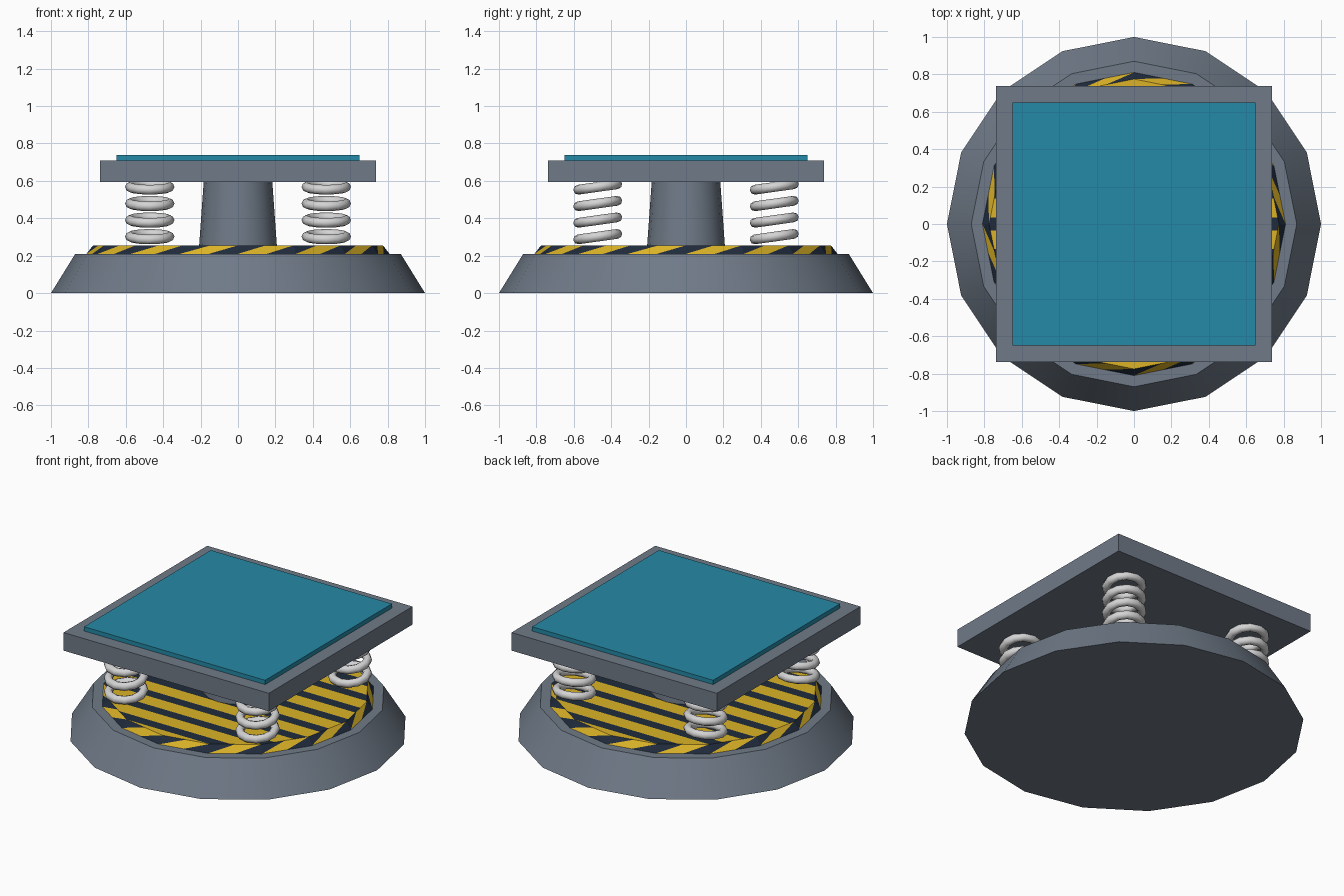
import bpy, bmesh, math
from mathutils import Matrix, Vector

cube = bpy.data.objects.get("Cube")
if cube:
    bpy.data.objects.remove(cube, do_unlink=True)


def material(name, rgb):
    m = bpy.data.materials.new(name)
    m.use_nodes = True
    m.diffuse_color = (*rgb, 1)
    m.node_tree.nodes["Principled BSDF"].inputs["Base Color"].default_value = (*rgb, 1)
    return m


grey = material("slate_grey", (0.16, 0.195, 0.245))
teal = material("teal", (0.018, 0.25, 0.385))
yellow = material("warning_yellow", (0.71, 0.45, 0.02))
navy = material("dark_navy", (0.014, 0.024, 0.046))
steel = material("pale_steel", (0.66, 0.66, 0.67))


def finish(name, bm, mats, smooth=False):
    mesh = bpy.data.meshes.new(name)
    bm.to_mesh(mesh)
    bm.free()
    for m in mats:
        mesh.materials.append(m)
    ob = bpy.data.objects.new(name, mesh)
    bpy.context.collection.objects.link(ob)
    if smooth:
        bpy.ops.object.select_all(action='DESELECT')
        ob.select_set(True)
        bpy.context.view_layer.objects.active = ob
        bpy.ops.object.shade_smooth_by_angle(angle=math.radians(35))
    return ob


def frustum(name, r_low, r_high, z0, z1, mat, sides=16):
    bm = bmesh.new()
    bmesh.ops.create_cone(bm, cap_ends=True, segments=sides, radius1=r_low, radius2=r_high,
                          depth=z1 - z0, matrix=Matrix.Translation((0, 0, (z0 + z1) / 2)))
    return finish(name, bm, [mat], True)


def slab(name, half, z0, z1, mat):
    bm = bmesh.new()
    bmesh.ops.create_cube(bm, size=1, matrix=Matrix.Translation((0, 0, (z0 + z1) / 2))
                          @ Matrix.Diagonal((2 * half, 2 * half, z1 - z0, 1)))
    return finish(name, bm, [mat])


def ring_point(i, sides, r, z):
    a = math.tau * i / sides
    return Vector((r * math.cos(a), r * math.sin(a), z))


def hazard_disc(name, r_low, r_high, z0, z1, sides=16):
    bm = bmesh.new()
    # striped top, cut by parallel lines
    top = bm.faces.new([bm.verts.new(ring_point(i, sides, r_high, z1)) for i in range(sides)])
    pitch, dark = 0.17, 0.035
    for k in range(-5, 6):
        for side in (-dark, dark):
            bmesh.ops.bisect_plane(bm, geom=bm.verts[:] + bm.edges[:] + bm.faces[:],
                                   plane_co=(0, k * pitch + side, 0), plane_no=(0, 1, 0))
    for f in bm.faces:
        y = f.calc_center_median().y / pitch
        f.material_index = int(abs(y - round(y)) * pitch < dark)
    # slanted stripe on each rim facet
    for i in range(sides):
        b0, b1 = (ring_point(i + j, sides, r_low, z0) for j in (0, 1))
        t0, t1 = (ring_point(i + j, sides, r_high, z1) for j in (0, 1))
        bm_, tm = (b0 + b1) / 2, (t0 + t1) / 2
        for pts, index in (((b0, tm, t0), 1), ((b0, bm_, t1, tm), 0), ((bm_, b1, t1), 1)):
            bm.faces.new([bm.verts.new(p) for p in pts]).material_index = index
    return finish(name, bm, [yellow, navy])


def coil_spring(name, x, y, heights, major=0.106, minor=0.026, n=12, m=8):
    bm = bmesh.new()
    tilt = Matrix.Rotation(math.radians(8), 4, 'X')
    for z in heights:
        place = Matrix.Translation((x, y, z)) @ tilt
        grid = []
        for i in range(n):
            row = []
            for j in range(m):
                b = math.tau * j / m
                p = ring_point(i, n, major + minor * math.cos(b), minor * math.sin(b))
                row.append(bm.verts.new(place @ p))
            grid.append(row)
        for i in range(n):
            for j in range(m):
                u, v = (i + 1) % n, (j + 1) % m
                bm.faces.new((grid[i][j], grid[u][j], grid[u][v], grid[i][v]))
    for f in bm.faces:
        f.smooth = True
    return finish(name, bm, [steel])


# Base, warning disc and central column
frustum("base", 1.0, 0.87, 0, 0.21, grey)
hazard_disc("warning_disc", 0.81, 0.775, 0.21, 0.255)
frustum("column", 0.208, 0.183, 0.25, 0.6, grey)

# Four corner springs
for side, x in (("right", -0.472), ("left", 0.472)):
    for end, y in (("front", -0.472), ("back", 0.472)):
        coil_spring(f"spring_{end}_{side}", x, y, [0.302 + 0.0885 * k for k in range(4)])

# Raised platform with coloured pad
slab("platform", 0.737, 0.593, 0.71, grey)
slab("platform_pad", 0.65, 0.705, 0.738, teal)
